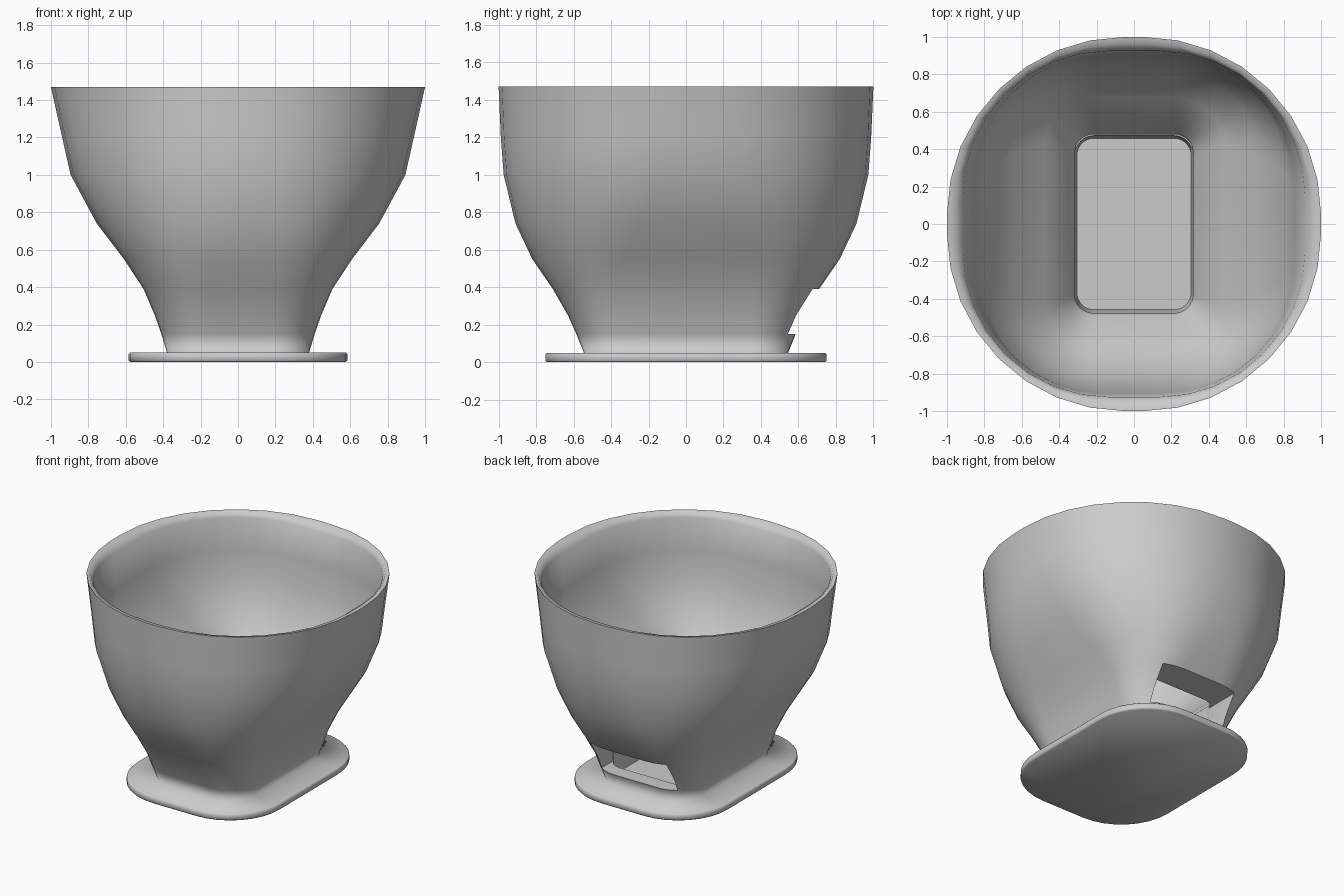
import bpy
import bmesh
from math import cos, sin, pi

if "Cube" in bpy.data.objects:
    bpy.data.objects.remove(bpy.data.objects["Cube"])

ARC = 9  # points per rounded corner


def rounded_ring(bm, z, hx, hy, r):
    """Loop of verts around a rounded rectangle at height z."""
    ring = []
    for i, (sx, sy) in enumerate(((1, 1), (-1, 1), (-1, -1), (1, -1))):
        for k in range(ARC):
            a = (i + k / (ARC - 1)) * pi / 2
            ring.append(bm.verts.new((sx * (hx - r) + r * cos(a),
                                      sy * (hy - r) + r * sin(a), z)))
    return ring


def loft(name, sections, mat):
    """Closed skin through a list of rounded sections."""
    bm = bmesh.new()
    rings = [rounded_ring(bm, *s) for s in sections]
    n = len(rings[0])
    for a, b in zip(rings, rings[1:]):
        for i in range(n):
            j = (i + 1) % n
            bm.faces.new((a[i], a[j], b[j], b[i]))
    bm.faces.new(rings[0][::-1])
    bm.faces.new(rings[-1])
    bmesh.ops.recalc_face_normals(bm, faces=bm.faces)
    mesh = bpy.data.meshes.new(name)
    bm.to_mesh(mesh)
    bm.free()
    mesh.materials.append(mat)
    obj = bpy.data.objects.new(name, mesh)
    bpy.context.collection.objects.link(obj)
    return obj


GREY = (0.6, 0.6, 0.6, 1)
grey = bpy.data.materials.new("plain_grey")
grey.diffuse_color = GREY
grey.use_nodes = True
grey.node_tree.nodes["Principled BSDF"].inputs["Base Color"].default_value = GREY

# Sections: height, half width, half depth, corner radius
foot = [
    (0.0, 0.577, 0.742, 0.4), (0.008, 0.585, 0.75, 0.408),
    (0.042, 0.585, 0.75, 0.408), (0.05, 0.577, 0.742, 0.4),
]
outer_wall = [
    (0.05, 0.38, 0.545, 0.2), (0.15, 0.41, 0.585, 0.23),
    (0.25, 0.445, 0.63, 0.28), (0.39, 0.505, 0.71, 0.34),
    (0.55, 0.61, 0.82, 0.48), (0.74, 0.755, 0.91, 0.67),
    (1.0, 0.895, 0.973, 0.83), (1.2, 0.94, 0.988, 0.89),
    (1.47, 1.0, 1.0, 0.95),
]
rim = [(1.465, 0.965, 0.965, 0.9), (1.43, 0.915, 0.925, 0.78)]
inner_wall = [
    (1.2, 0.86, 0.905, 0.7), (1.0, 0.81, 0.88, 0.6),
    (0.76, 0.65, 0.81, 0.43), (0.58, 0.475, 0.675, 0.25),
    (0.42, 0.325, 0.49, 0.11), (0.38, 0.316, 0.476, 0.1),
    (0.14, 0.314, 0.472, 0.1), (0.05, 0.305, 0.458, 0.09),
]
hopper = loft("hopper", foot + outer_wall + rim + inner_wall, grey)

# Outlet slot through the back wall
bpy.ops.mesh.primitive_cube_add(size=1, location=(0, 0.66, 0.27))
cutter = bpy.context.object
cutter.name = "outlet_cutter"
cutter.scale = (0.624, 0.5, 0.24)
cutter.hide_render = True
cutter.data.materials.append(grey)

cut = hopper.modifiers.new("outlet", "BOOLEAN")
cut.operation = "DIFFERENCE"
cut.solver = "EXACT"
cut.object = cutter
bpy.ops.object.select_all(action="DESELECT")
hopper.select_set(True)
bpy.context.view_layer.objects.active = hopper
bpy.ops.object.modifier_apply(modifier=cut.name)
bpy.data.objects.remove(cutter)

# Smooth shading, with the wall blending softly into the foot and rim
bpy.ops.object.shade_smooth_by_angle(angle=0.8)
mesh = hopper.data
for edge in mesh.edges:
    ends = [mesh.vertices[i].co for i in edge.vertices]
    at_foot = all(v.z < 0.051 and max(abs(v.x) / 0.32, abs(v.y) / 0.47) > 1
                  for v in ends)
    at_rim = all(1.4 < v.z < 1.468 for v in ends)
    if at_foot or at_rim:
        edge.use_edge_sharp = False
